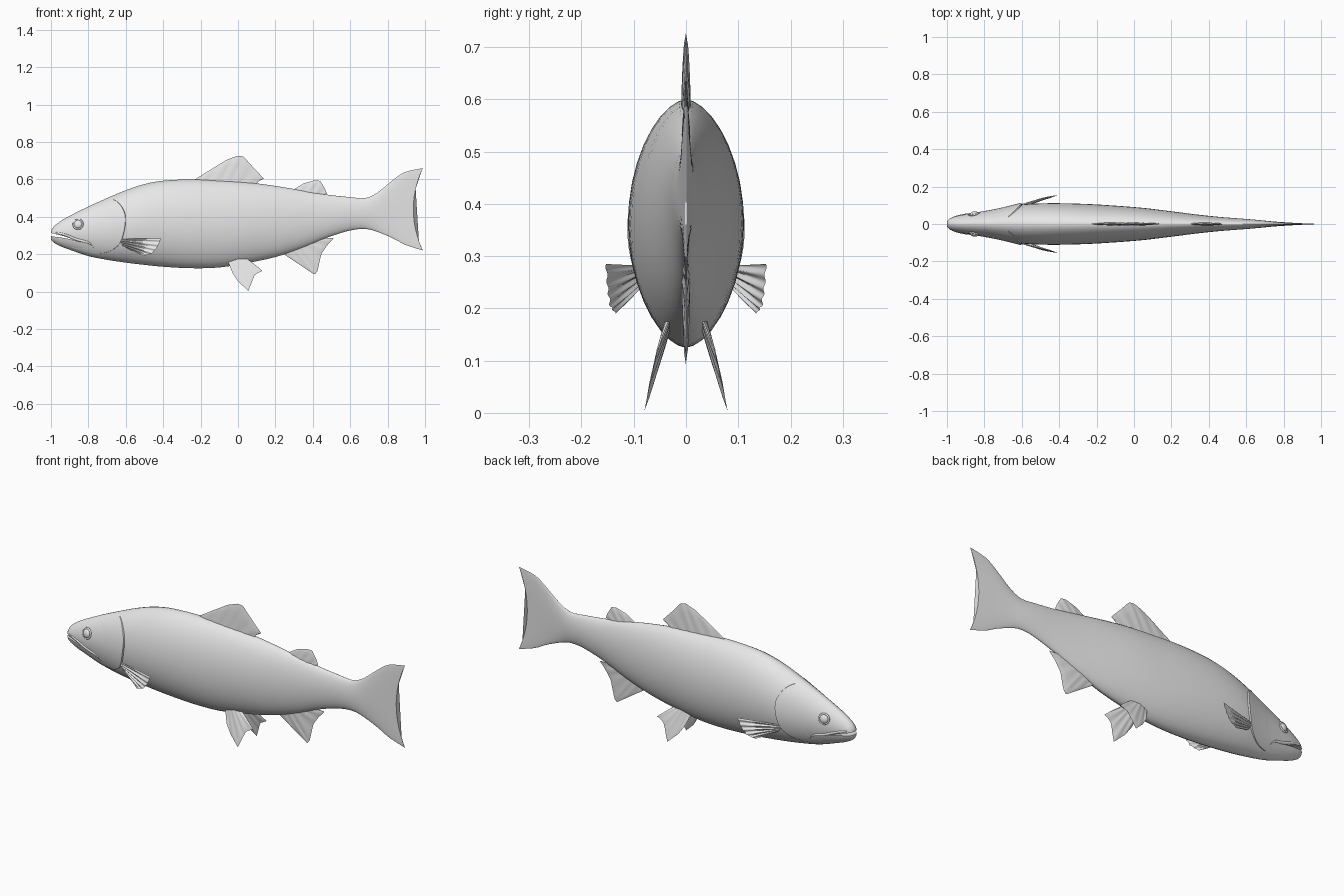
import bpy, bmesh, math
from mathutils import Vector

if "Cube" in bpy.data.objects:
    bpy.data.objects.remove(bpy.data.objects["Cube"])

grey = bpy.data.materials.new("light grey")
grey.use_nodes = True
grey.diffuse_color = (0.8, 0.8, 0.8, 1)
grey.node_tree.nodes["Principled BSDF"].inputs["Base Color"].default_value = (0.8, 0.8, 0.8, 1)


def activate(ob):
    bpy.ops.object.select_all(action='DESELECT')
    ob.select_set(True)
    bpy.context.view_layer.objects.active = ob


def finish(ob, mirror=False, angle=40):
    activate(ob)
    ob.data.materials.clear()
    ob.data.materials.append(grey)
    bpy.ops.object.shade_smooth_by_angle(angle=math.radians(angle))
    if mirror:
        mod = ob.modifiers.new("mirror", 'MIRROR')
        mod.use_axis = (False, True, False)
    return ob


def make_mesh(name, verts, faces):
    bm = bmesh.new()
    vs = [bm.verts.new(v) for v in verts]
    for f in faces:
        bm.faces.new([vs[i] for i in f])
    bmesh.ops.remove_doubles(bm, verts=bm.verts, dist=1e-5)
    bmesh.ops.recalc_face_normals(bm, faces=bm.faces)
    me = bpy.data.meshes.new(name)
    bm.to_mesh(me)
    bm.free()
    ob = bpy.data.objects.new(name, me)
    bpy.context.collection.objects.link(ob)
    return ob


def grid_faces(rows, cols, start=0):
    return [(start + i * cols + j, start + i * cols + j + 1,
             start + (i + 1) * cols + j + 1, start + (i + 1) * cols + j)
            for i in range(rows - 1) for j in range(cols - 1)]


def along(points, u):
    """Point at fraction u of a polyline, rounded by a spline."""
    t = u * (len(points) - 1)
    k = min(int(t), len(points) - 2)
    f = t - k
    p1, p2 = Vector(points[k]), Vector(points[k + 1])
    p0 = Vector(points[k - 1]) if k else p1 * 2 - p2
    p3 = Vector(points[k + 2]) if k + 2 < len(points) else p2 * 2 - p1
    return 0.5 * (2 * p1 + (p2 - p0) * f + (2 * p0 - 5 * p1 + 4 * p2 - p3) * f * f
                  + (3 * p1 - p0 - 3 * p2 + p3) * f ** 3)


# Body stations: x, top, bottom, half width, tail sweep
STATIONS = [
    (-1.0, .325, .278, .014, 0), (-.985, .348, .262, .03, 0), (-.95, .376, .243, .041, 0),
    (-.9, .405, .224, .052, 0), (-.8, .455, .19, .069, 0), (-.7, .50, .17, .088, 0),
    (-.6, .542, .155, .104, 0), (-.5, .575, .143, .11, 0), (-.4, .593, .133, .111, 0),
    (-.25, .60, .125, .107, 0), (-.1, .594, .129, .098, 0), (.05, .584, .153, .086, 0),
    (.2, .565, .185, .068, 0), (.35, .54, .235, .049, 0), (.48, .518, .29, .036, 0),
    (.6, .505, .327, .027, 0), (.68, .50, .335, .02, 0), (.74, .528, .32, .014, .004),
    (.81, .598, .284, .009, .02), (.86, .64, .25, .006, .035), (.937, .66, .22, .002, .051)]


def section(x):
    k = 0
    while k < len(STATIONS) - 2 and STATIONS[k + 1][0] < x:
        k += 1
    a, b = STATIONS[k][0], STATIONS[k + 1][0]
    return along(STATIONS, (k + (x - a) / (b - a)) / (len(STATIONS) - 1))


def skin(s, a, out=0):
    """Point on a cross section at angle a, moved outward in y."""
    mid, half = (s[1] + s[2]) / 2, (s[1] - s[2]) / 2
    c = math.cos(a)
    y = math.copysign(s[3] * abs(c) ** 1.15 + out, c)
    return (s[0] + s[4] * math.sin(a) ** 2, y, mid + half * math.sin(a))


def skin_y(x, z):
    s = section(x)
    t = (2 * z - s[1] - s[2]) / (s[1] - s[2])
    return s[3] * max(0, 1 - t * t) ** .575


# Body and tail in one loft
Vector5 = [along(STATIONS, i / 60) for i in range(61)]
SIDES = 36
verts = [skin(s, 2 * math.pi * j / SIDES + math.pi / 2) for s in Vector5 for j in range(SIDES)]
faces = [(i * SIDES + j, i * SIDES + (j + 1) % SIDES,
          (i + 1) * SIDES + (j + 1) % SIDES, (i + 1) * SIDES + j)
         for i in range(60) for j in range(SIDES)]
faces += [tuple(range(SIDES)), tuple(range(60 * SIDES, 61 * SIDES))]
body = make_mesh("body_and_tail", verts, faces)

# Mouth slit cut through the front of the head
slit = [(-1.02, .318), (-.93, .296), (-.85, .27), (-.93, .287), (-1.02, .299)]
n = len(slit)
cutter = make_mesh("mouth_cutter", [(x, y, z) for y in (-.2, .2) for x, z in slit],
                   [tuple(range(n)), tuple(range(n, 2 * n))]
                   + [(i, (i + 1) % n, (i + 1) % n + n, i + n) for i in range(n)])
cutter.hide_render = True
activate(body)
cut = body.modifiers.new("mouth", 'BOOLEAN')
cut.operation, cut.solver, cut.object = 'DIFFERENCE', 'EXACT', cutter
bpy.ops.object.modifier_apply(modifier="mouth")
bpy.data.objects.remove(cutter)
finish(body)

# Gill covers: raised plates with a stepped rear edge
EDGE = [(-.76, -1.0), (-.70, -.85), (-.635, -.5), (-.607, -.05), (-.605, .35), (-.635, .75), (-.672, 1.1)]
verts = []
for i in range(25):
    rear, a = along(EDGE, i / 24)
    lift = .009 * max(.3, math.cos(a * 1.35))
    for j in range(9):
        verts.append(skin(section(rear - .15 * (1 - j / 8)), a, lift * (j / 8) ** 2 - .001 * (j == 0)))
    verts.append(skin(section(rear + .003), a, -.004))
finish(make_mesh("gill_covers", verts, grid_faces(25, 10)), mirror=True)

# Lips running back from the slit to the jaw corner
LIP = [(-.975, .316), (-.92, .302), (-.86, .278), (-.80, .262), (-.772, .235)]
verts = []
for i in range(21):
    x, z = along(LIP, i / 20)
    r = .001 + .007 * math.sin(math.pi * (.1 + .87 * i / 20))
    for j in range(9):
        b = 2 * math.pi * j / 8
        verts.append((x, skin_y(x, z) + .7 * r * math.cos(b), z + r * math.sin(b)))
finish(make_mesh("lips", verts, grid_faces(21, 9)), mirror=True, angle=60)

# Eyes with raised rims
spot = Vector((-.855, skin_y(-.855, .36), .36))
turn = Vector((-.2, 1, .2)).to_track_quat('Z', 'Y').to_euler()
bpy.ops.mesh.primitive_uv_sphere_add(segments=24, ring_count=12, radius=1, location=spot, rotation=turn)
eye = bpy.context.object
eye.name, eye.scale = "eyes", (.023, .023, .013)
bpy.ops.object.transform_apply(location=True, rotation=True, scale=True)
finish(eye, mirror=True)
bpy.ops.mesh.primitive_torus_add(major_segments=28, minor_segments=8, major_radius=.025,
                                 minor_radius=.005, location=spot, rotation=turn)
rim = bpy.context.object
rim.name = "eye_rims"
bpy.ops.object.transform_apply(location=True, rotation=True, scale=True)
finish(rim, mirror=True, angle=60)


def straight(points, u):
    t = u * (len(points) - 1)
    k = min(int(t), len(points) - 2)
    return Vector(points[k]).lerp(Vector(points[k + 1]), t - k)


def fin(name, root, margin, thick, rays=6, pleat=.001, mirror=False):
    """Thin blade lofted from root to margin, tapering, with soft ray folds."""
    rows, cols, verts, faces = 37, 8, [], []
    for side in (1, -1):
        faces += grid_faces(rows, cols, len(verts))
        for i in range(rows):
            u = i / (rows - 1)
            a, b = straight(root, u), straight(margin, u)
            for j in range(cols):
                v = j / (cols - 1)
                p = a.lerp(b, v)
                p.y += side * thick * (1 - v) ** .5 * max(0, math.sin(math.pi * u)) ** .5
                p.y += pleat * math.sin(2 * math.pi * rays * u) * math.sin(math.pi * (.15 + .7 * v))
                verts.append(p)
    finish(make_mesh(name, verts, faces), mirror, angle=60)


def flat(*points):
    return [(x, 0, z) for x, z in points]


# Fins on the centre line
fin("dorsal_fin", flat((-.235, .59), (-.05, .58), (.105, .57)),
    flat((-.23, .60), (-.15, .65), (-.06, .705), (0, .727), (.03, .722), (.085, .66), (.138, .605), (.10, .585)), .009)
fin("adipose_fin", flat((.295, .54), (.38, .525), (.46, .515)),
    flat((.30, .547), (.35, .578), (.41, .595), (.44, .592), (.465, .55), (.475, .525)), .008, 4)
fin("anal_fin", flat((.24, .21), (.34, .25), (.45, .295)),
    flat((.24, .203), (.32, .15), (.41, .09), (.425, .11), (.445, .20), (.475, .245), (.512, .286), (.45, .285)), .008)

# Paired fins
fin("pectoral_fins", [(-.635, .092, .282), (-.615, .086, .242)],
    [(-.41, .153, .285), (-.43, .15, .24), (-.46, .145, .205), (-.505, .135, .19)], .006, 5, .004, True)
fin("pelvic_fins", [(-.055, .03, .165), (0, .035, .175), (.05, .034, .175)],
    [(-.03, .054, .10), (0, .064, .055), (.055, .08, .004), (.075, .069, .055),
     (.09, .061, .09), (.13, .057, .112), (.09, .046, .145)], .006, 5, .001, True)
